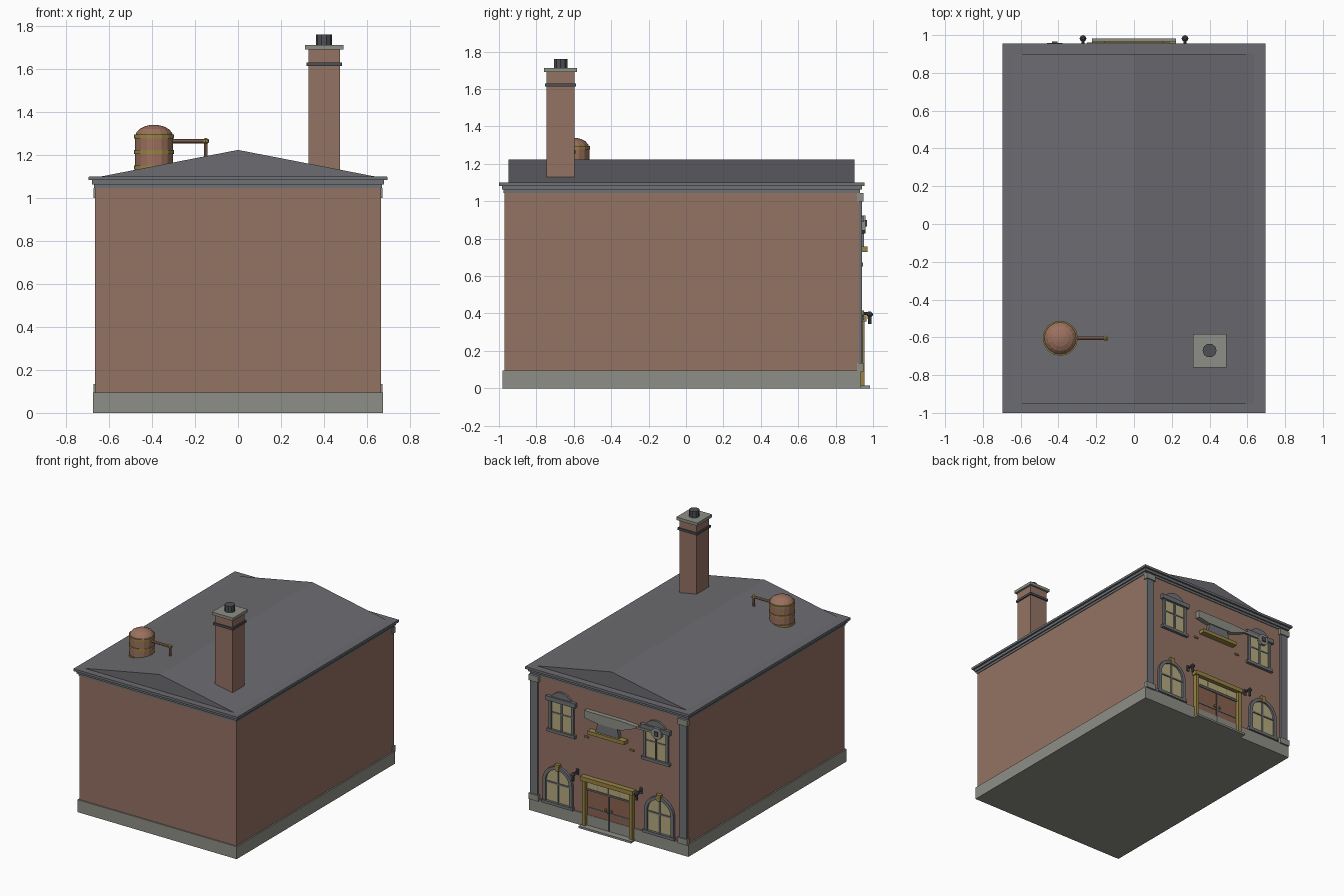
import bpy, bmesh, math
from mathutils import Vector

if "Cube" in bpy.data.objects:
    bpy.data.objects.remove(bpy.data.objects["Cube"])


def material(name, r, g, b):
    m = bpy.data.materials.new(name)
    lin = [((c / 255 + 0.055) / 1.055) ** 2.4 for c in (r, g, b)]
    m.diffuse_color = (*lin, 1)
    m.use_nodes = True
    m.node_tree.nodes["Principled BSDF"].inputs["Base Color"].default_value = m.diffuse_color
    return m


BRICK = material("brick", 148, 114, 99)
STONE = material("stone", 143, 143, 136)
SLATE = material("slate", 108, 108, 113)
TRIM = material("grey trim", 110, 113, 117)
IRON = material("dark iron", 78, 80, 85)
GOLD = material("brass", 152, 132, 68)
GLASS = material("warm glass", 182, 170, 126)
WOOD = material("door wood", 140, 97, 80)
COPPER = material("copper", 155, 113, 94)


def finish(name, bm, mat):
    bmesh.ops.recalc_face_normals(bm, faces=bm.faces)
    me = bpy.data.meshes.new(name)
    bm.to_mesh(me)
    bm.free()
    me.materials.append(mat)
    ob = bpy.data.objects.new(name, me)
    bpy.context.collection.objects.link(ob)
    return ob


def prism(name, pts, y0, y1, mat):
    """Outline in x,z pushed from y0 to y1."""
    bm = bmesh.new()
    face = bm.faces.new([bm.verts.new((x, y0, z)) for x, z in pts])
    ext = bmesh.ops.extrude_face_region(bm, geom=[face], use_keep_orig=True)
    verts = [v for v in ext["geom"] if isinstance(v, bmesh.types.BMVert)]
    bmesh.ops.translate(bm, verts=verts, vec=(0, y1 - y0, 0))
    return finish(name, bm, mat)


def box(name, x0, x1, y0, y1, z0, z1, mat):
    return prism(name, [(x0, z0), (x1, z0), (x1, z1), (x0, z1)], y0, y1, mat)


def lathe(name, cx, cy, profile, sides, mat):
    """Closed solid turned about a vertical axis; profile is (radius, z)."""
    bm = bmesh.new()
    rings = []
    for r, z in profile:
        rings.append([bm.verts.new((cx + r * math.cos(2 * math.pi * i / sides),
                                    cy + r * math.sin(2 * math.pi * i / sides), z))
                      for i in range(sides)])
    for a, b in zip(rings, rings[1:]):
        for i in range(sides):
            j = (i + 1) % sides
            bm.faces.new((a[i], a[j], b[j], b[i]))
    bm.faces.new(rings[0])
    bm.faces.new(rings[-1])
    return finish(name, bm, mat)


def rod(name, p, q, r, mat, sides=8):
    p, q = Vector(p), Vector(q)
    ob = lathe(name, 0, 0, [(r, 0), (r, (q - p).length)], sides, mat)
    ob.rotation_mode = 'QUATERNION'
    ob.rotation_quaternion = (q - p).to_track_quat('Z', 'Y')
    ob.location = p
    return ob


def arc(cx, cz, r, a0, a1, n):
    return [(cx + r * math.cos(math.radians(a0 + (a1 - a0) * i / n)),
             cz + r * math.sin(math.radians(a0 + (a1 - a0) * i / n))) for i in range(n + 1)]


F = 0.925  # facade plane

# Main body, plinth and stepped cornice
box("plinth", -0.675, 0.675, -0.98, 0.935, 0, 0.095, STONE)
box("brick_walls", -0.665, 0.665, -0.97, F, 0.09, 1.05, BRICK)
for i, (out, z0, z1) in enumerate([(0.67, 1.045, 1.062), (0.68, 1.062, 1.082), (0.695, 1.082, 1.098)]):
    grow = out - 0.67
    box(f"cornice_{i}", -out, out, -0.975 - grow, 0.93 + grow, z0, z1, TRIM)
box("roof_border", -0.694, 0.694, -0.999, 0.954, 1.095, 1.1, SLATE)
prism("gable_roof", [(-0.645, 1.098), (0.645, 1.098), (0, 1.223)], -0.95, 0.9, SLATE)

# Chimney
box("chimney_stack", 0.327, 0.475, -0.745, -0.597, 1.1, 1.69, BRICK)
box("chimney_band", 0.318, 0.484, -0.754, -0.588, 1.613, 1.63, IRON)
box("chimney_cap", 0.312, 0.49, -0.76, -0.582, 1.69, 1.712, STONE)
lathe("chimney_pot", 0.4, -0.67, [(0.037, 1.71), (0.037, 1.76)], 10, IRON)

# Copper roof tank with brass bands and overflow pipe
TX, TY = -0.39, -0.605
dome = [(0.088 * math.cos(t), 1.285 + 0.055 * math.sin(t)) for t in (0, 0.35, 0.7, 1.05, 1.35, 1.53)]
lathe("tank", TX, TY, [(0.088, 1.1)] + dome, 16, COPPER)
for i, z in enumerate((1.133, 1.205, 1.277)):
    lathe(f"tank_band_{i}", TX, TY, [(0.093, z), (0.093, z + 0.018)], 16, GOLD)
rod("tank_pipe", (-0.31, TY, 1.264), (-0.15, TY, 1.264), 0.01, COPPER)
rod("tank_downpipe", (-0.15, TY, 1.264), (-0.15, TY, 1.17), 0.009, COPPER)
lathe("pipe_elbow", -0.15, TY, [(0.005, 1.25), (0.014, 1.257), (0.014, 1.271), (0.005, 1.278)], 8, GOLD)

# Facade parts repeated on both sides
for s, side in ((-1, "left"), (1, "right")):
    def sbox(name, x0, x1, y1, z0, z1, mat):
        box(f"{name}_{side}", *sorted((s * x0, s * x1)), F - 0.01, y1, z0, z1, mat)

    # Corner pilaster
    sbox("pilaster", 0.6, 0.662, 0.94, 0.09, 1.045, TRIM)
    sbox("pilaster_base", 0.59, 0.672, 0.948, 0.09, 0.135, STONE)
    sbox("pilaster_capital", 0.59, 0.672, 0.948, 1.0, 1.045, STONE)

    # Arched lower window
    cx, zs = s * 0.43, 0.27
    prism(f"arched_glass_{side}", [(cx - 0.11, 0.11), (cx + 0.11, 0.11)] + arc(cx, zs, 0.11, 0, 180, 12),
          F - 0.01, F + 0.006, GLASS)
    frame = ([(cx + 0.125, 0.11)] + arc(cx, zs, 0.125, 0, 180, 12) + [(cx - 0.125, 0.11), (cx - 0.1, 0.11)]
             + arc(cx, zs, 0.1, 180, 0, 12) + [(cx + 0.1, 0.11)])
    prism(f"arched_frame_{side}", frame, F - 0.01, 0.945, TRIM)
    sbox("arched_sill", 0.295, 0.565, 0.95, 0.095, 0.117, TRIM)
    sbox("arched_mullion", 0.424, 0.436, 0.938, 0.11, 0.37, TRIM)
    sbox("arched_transom", 0.33, 0.53, 0.938, 0.255, 0.267, TRIM)
    prism(f"keystone_{side}", [(cx - 0.013, 0.365), (cx + 0.013, 0.365), (cx + 0.02, 0.415), (cx - 0.02, 0.415)],
          F - 0.01, 0.952, GOLD)

    # Square upper window with hood and low arch
    cx = s * 0.4
    sbox("upper_glass", 0.3, 0.5, F + 0.006, 0.67, 0.895, GLASS)
    for x in (0.295, 0.394, 0.485):
        sbox("upper_upright", x, x + (0.012 if x == 0.394 else 0.02), 0.94, 0.665, 0.895, TRIM)
    sbox("upper_crossbar", 0.3, 0.5, 0.935, 0.795, 0.805, TRIM)
    sbox("upper_sill", 0.28, 0.52, 0.947, 0.65, 0.672, TRIM)
    sbox("upper_hood", 0.275, 0.525, 0.95, 0.888, 0.922, TRIM)
    prism(f"upper_arch_{side}", arc(cx, 0.87, 0.1, 30, 150, 8), F - 0.01, 0.94, TRIM)

    # Small brass plate and wall lantern
    sbox("wall_plate", 0.175, 0.21, 0.935, 0.68, 0.692, GOLD)
    lx = s * 0.27
    rod(f"lantern_arm_{side}", (lx, F, 0.4), (lx, 0.985, 0.4), 0.007, IRON)
    lathe(f"lantern_{side}", lx, 0.982,
          [(0.009, 0.345), (0.011, 0.385), (0.018, 0.39), (0.018, 0.398), (0.006, 0.412)], 8, IRON)
    sbox("lantern_mount", 0.26, 0.28, 0.933, 0.375, 0.42, IRON)

    # Door leaf, rails, knob and brass column
    sbox("door_leaf", 0.004, 0.18, 0.932, 0.015, 0.285, WOOD)
    sbox("door_rail", 0.01, 0.18, 0.936, 0.145, 0.155, TRIM)
    sbox("door_stile", 0.0, 0.005, 0.936, 0.015, 0.285, IRON)
    sbox("door_knob", 0.015, 0.03, 0.945, 0.165, 0.18, GOLD)
    sbox("door_column", 0.185, 0.213, 0.955, 0.015, 0.36, GOLD)
    for k in range(2):
        sbox(f"transom_pane_{k}", 0.004 + 0.09 * k, 0.088 + 0.09 * k, 0.938, 0.302, 0.352, GLASS)

# Door surround
box("transom_frame", -0.185, 0.185, F - 0.01, 0.934, 0.285, 0.36, GOLD)
box("door_head", -0.185, 0.185, F - 0.01, 0.94, 0.284, 0.296, TRIM)
box("door_lintel", -0.222, 0.222, F - 0.01, 0.965, 0.358, 0.39, GOLD)
box("door_step", -0.222, 0.222, F - 0.01, 0.983, 0, 0.015, STONE)

# Anvil emblem on a brass shelf
box("anvil_shelf", -0.155, 0.155, F - 0.01, 0.97, 0.73, 0.757, GOLD)
prism("anvil_waist", [(-0.1, 0.757), (0.1, 0.757), (0.08, 0.84), (-0.08, 0.84)], F - 0.01, 0.953, TRIM)
prism("anvil_top", [(0.19, 0.9), (0.19, 0.845), (0.1, 0.828), (-0.12, 0.828), (-0.25, 0.878), (-0.25, 0.893), (-0.12, 0.9)],
      F - 0.01, 0.96, STONE)

# Hammer beside the anvil
box("hammer_handle", -0.42, -0.23, 0.942, 0.956, 0.877, 0.892, STONE)
prism("hammer_head", arc(-0.42, 0.882, 0.045, 22.5, 337.5, 7), 0.94, 0.959, STONE)
box("hammer_boss", -0.435, -0.405, 0.95, 0.967, 0.865, 0.9, IRON)
